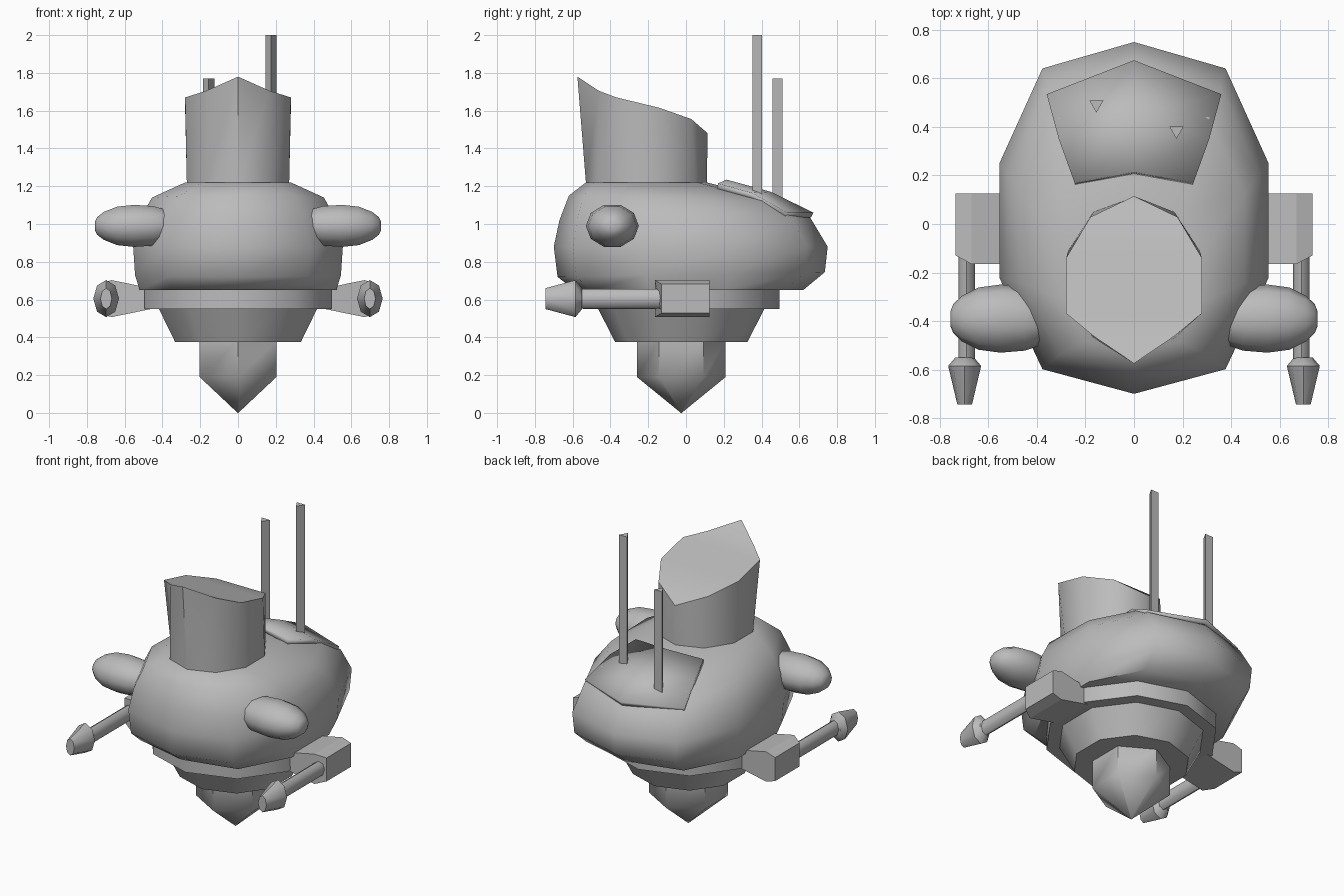
import bpy, bmesh
from math import sin, cos, pi, radians

cube = bpy.data.objects.get("Cube")
if cube:
    bpy.data.objects.remove(cube, do_unlink=True)

grey = bpy.data.materials.new("hull grey")
grey.use_nodes = True
GREY = (0.5, 0.5, 0.5, 1)
grey.diffuse_color = GREY
grey.node_tree.nodes["Principled BSDF"].inputs["Base Color"].default_value = GREY


def finish(name, bm, smooth=True):
    bmesh.ops.recalc_face_normals(bm, faces=bm.faces)
    mesh = bpy.data.meshes.new(name)
    bm.to_mesh(mesh)
    bm.free()
    mesh.materials.append(grey)
    obj = bpy.data.objects.new(name, mesh)
    bpy.context.collection.objects.link(obj)
    if smooth:
        bpy.ops.object.select_all(action="DESELECT")
        bpy.context.view_layer.objects.active = obj
        obj.select_set(True)
        bpy.ops.object.shade_smooth_by_angle(angle=radians(50))
    return obj


def loft(name, rings, smooth=True, strip_top=False):
    """Skin equal-length rings of points and cap both ends."""
    bm = bmesh.new()
    rows = [[bm.verts.new(p) for p in ring] for ring in rings]
    n = len(rows[0])
    for a, b in zip(rows, rows[1:]):
        for i in range(n):
            j = (i + 1) % n
            bm.faces.new((a[i], a[j], b[j], b[i]))
    bm.faces.new(rows[0])
    top = rows[-1]
    if strip_top:
        for i in range(n // 2):
            quad = (top[i], top[i + 1], top[n - i - 1], top[-i])
            bm.faces.new(list(dict.fromkeys(quad)))
    else:
        bm.faces.new(top)
    return finish(name, bm, smooth)


def polygon(n):
    """Unit polygon with its first corner towards the front."""
    return [(sin(2 * pi * i / n), -cos(2 * pi * i / n)) for i in range(n)]


def mirrored(half):
    return half + [(-x, y) for x, y in half[-2:0:-1]]


def level(shape, rx, ry, cy, z):
    return [(x * rx, cy + y * ry, z) for x, y in shape]


DECAGON = polygon(10)
MID_Y = -0.025

# Rounded hull: front height, back height, half width, front y, back y
hull_shape = mirrored([(0, -1), (.68, -.86), (1, -.34), (1, .31), (.68, .85), (0, 1)])
hull_rings = []
for zf, zb, w, yf, yb in [(.65, .65, .52, -.59, .62), (.72, .745, .545, -.68, .735),
                          (.88, .88, .555, -.70, .75), (1.02, 1.03, .52, -.67, .66),
                          (1.15, 1.12, .455, -.62, .52), (1.22, 1.22, .28, -.53, .11)]:
    hull_rings.append([(x * w, (yf + yb) / 2 + y * (yb - yf) / 2,
                        zf + (zb - zf) * (y + 1) / 2) for x, y in hull_shape])
loft("hull", hull_rings)

# Slanted tower with a curved roof
tower_shape = mirrored([(0, -1), (.6, -.67), (1, -.4), (1, .26), (.64, .75), (0, 1)])
roof_z = [1.78, 1.705, 1.67, 1.615, 1.555, 1.48]
roof_z += roof_z[-2:0:-1]
roof = [(x * .28, -.23 + y * .345, z) for (x, y), z in zip(tower_shape, roof_z)]
loft("tower", [level(DECAGON, .285, .32, -.21, 1.18),
               level(DECAGON, .285, .32, -.21, 1.22), roof], strip_top=True)

# Underside collar, funnel and drill
loft("collar", [level(DECAGON, .52, .52, MID_Y, z) for z in (.55, .66)])
loft("funnel", [level(DECAGON, .35, .35, MID_Y, .375), level(DECAGON, .445, .445, MID_Y, .56)])
loft("drill", [level(polygon(6), r, r, MID_Y, z)
               for r, z in ((.002, .0), (.235, .19), (.235, .38))])

# Bent deck plate at the back
bm = bmesh.new()
centre = [(0, .215, 1.235), (0, .45, 1.17), (0, .675, 1.06)]
edge = [(.245, .17, 1.215), (.31, .35, 1.165), (.36, .535, 1.06)]
columns = [[bm.verts.new(p) for p in pts] for pts in
           ([(-x, y, z) for x, y, z in edge], centre, edge)]
for a, b in zip(columns, columns[1:]):
    for i in range(2):
        bm.faces.new((a[i], b[i], b[i + 1], a[i + 1]))
plate = finish("deck_plate", bm)
solid = plate.modifiers.new("thickness", "SOLIDIFY")
solid.thickness = 0.03
solid.offset = -1

# Triangular masts
for name, x, y, low, high in (("tall_mast", .175, .385, 1.14, 2.0),
                              ("short_mast", -.155, .493, 1.08, 1.77)):
    loft(name, [[(x + .034 * px, y + .034 * py, z) for px, py in polygon(3)]
                for z in (low, high)], smooth=False)

# Side pods, gun mounts and guns
for side, s in (("left", 1), ("right", -1)):
    pod = [(.34, .07), (.38, .09), (.45, .11), (.55, .117), (.64, .107),
           (.71, .078), (.745, .05), (.757, .025)]
    loft(side + "_pod", [[(s * x, -.39 + py * r * 1.2, .99 + px * r)
                          for px, py in polygon(10)] for x, r in pod])

    # Mount section widens outwards; its outer front edge is chamfered
    section = [(.45, .053), (.67, .098), (.735, .077)]
    section += [(x, -h) for x, h in reversed(section)]
    loft(side + "_gun_mount",
         [[(s * x, -.13 if x > .7 and y < 0 else y, .605 + h) for x, h in section]
          for y in (-.165, .125)], smooth=False)

    octagon = polygon(8)
    for part, stations in (
            ("barrel", [(-.1, .034, .052), (-.57, .034, .052)]),
            ("muzzle", [(-.55, .038, .055), (-.585, .068, .098), (-.745, .03, .055)])):
        loft(side + "_gun_" + part,
             [[(s * (.698 if part == "muzzle" else .69) + px * rx, y, .605 + pz * rz)
               for px, pz in octagon] for y, rx, rz in stations])
